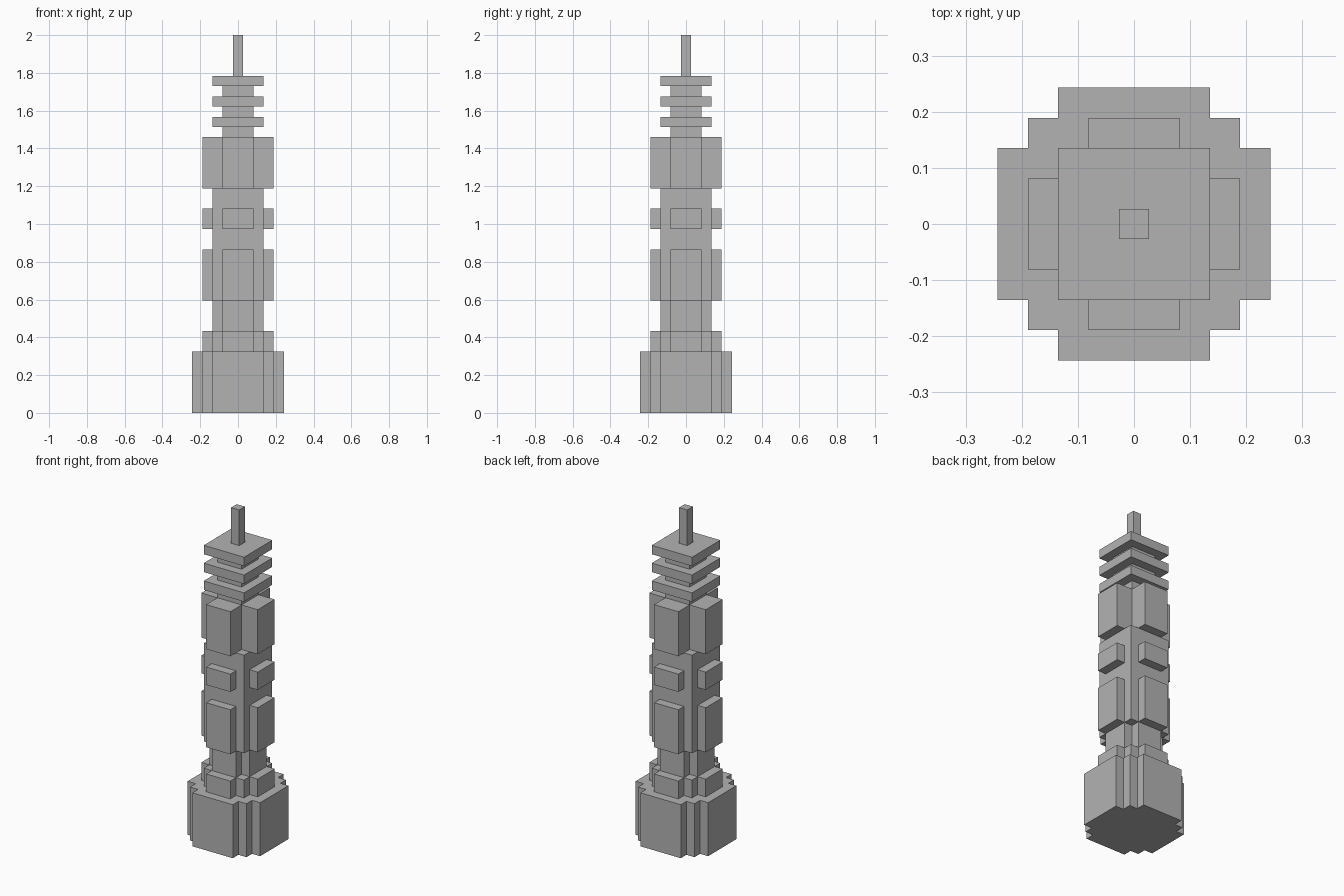
import bpy
import bmesh

cube = bpy.data.objects.get("Cube")
if cube:
    bpy.data.objects.remove(cube, do_unlink=True)

UNIT = 2 / 37  # one block of the tower

stone = bpy.data.materials.new("grey stone")
stone.use_nodes = True
GREY = (0.45, 0.45, 0.45, 1)
stone.diffuse_color = GREY
stone.node_tree.nodes["Principled BSDF"].inputs["Base Color"].default_value = GREY


def stepped_outline(corners):
    """Turn the outer corners of one quadrant into a full four-sided outline."""
    quadrant = [corners[0]]
    for (_, y0), (x1, y1) in zip(corners, corners[1:]):
        quadrant += [(x1, y0), (x1, y1)]
    outline = []
    for _ in range(4):
        outline += quadrant
        quadrant = [(-y, x) for x, y in quadrant]
    return outline


def tier(name, corners, bottom, top):
    """Extrude a stepped outline between two heights given in blocks."""
    bm = bmesh.new()
    verts = [bm.verts.new((x * UNIT, y * UNIT, bottom * UNIT))
             for x, y in stepped_outline(corners)]
    base = bm.faces.new(verts)
    new = bmesh.ops.extrude_face_region(bm, geom=[base], use_keep_orig=True)["geom"]
    raised = [v for v in new if isinstance(v, bmesh.types.BMVert)]
    bmesh.ops.translate(bm, verts=raised, vec=(0, 0, (top - bottom) * UNIT))
    bmesh.ops.recalc_face_normals(bm, faces=bm.faces)
    mesh = bpy.data.meshes.new(name)
    bm.to_mesh(mesh)
    bm.free()
    mesh.materials.append(stone)
    obj = bpy.data.objects.new(name, mesh)
    bpy.context.collection.objects.link(obj)


# Cross-sections, as outer corners of one quadrant
BASE = [(4.5, 2.5), (3.5, 3.5), (2.5, 4.5)]
BUTTRESSED = [(3.5, 1.5), (2.5, 2.5), (1.5, 3.5)]
SMALL_CROSS = [(2.5, 1.5), (1.5, 2.5)]
LARGE_CROSS = [(3.5, 1.5), (1.5, 3.5)]
SQUARE = [(2.5, 2.5)]
NECK = [(1.5, 1.5)]
POLE = [(0.5, 0.5)]

# Foot and shaft
tier("base", BASE, 0, 6)
tier("foot_collar", BUTTRESSED, 6, 8)
tier("lower_neck", SMALL_CROSS, 8, 11)
tier("lower_shaft", BUTTRESSED, 11, 16)
tier("lower_band", SQUARE, 16, 18)
tier("middle_shaft", BUTTRESSED, 18, 20)
tier("upper_band", SQUARE, 20, 22)
tier("upper_shaft", LARGE_CROSS, 22, 27)

# Crown of alternating necks and flat roofs
for i in range(3):
    z = 27 + 2 * i
    tier(f"crown_neck_{i + 1}", NECK, z, z + 1)
    tier(f"crown_roof_{i + 1}", SQUARE, z + 1, z + 2)

tier("spire", POLE, 33, 37)
